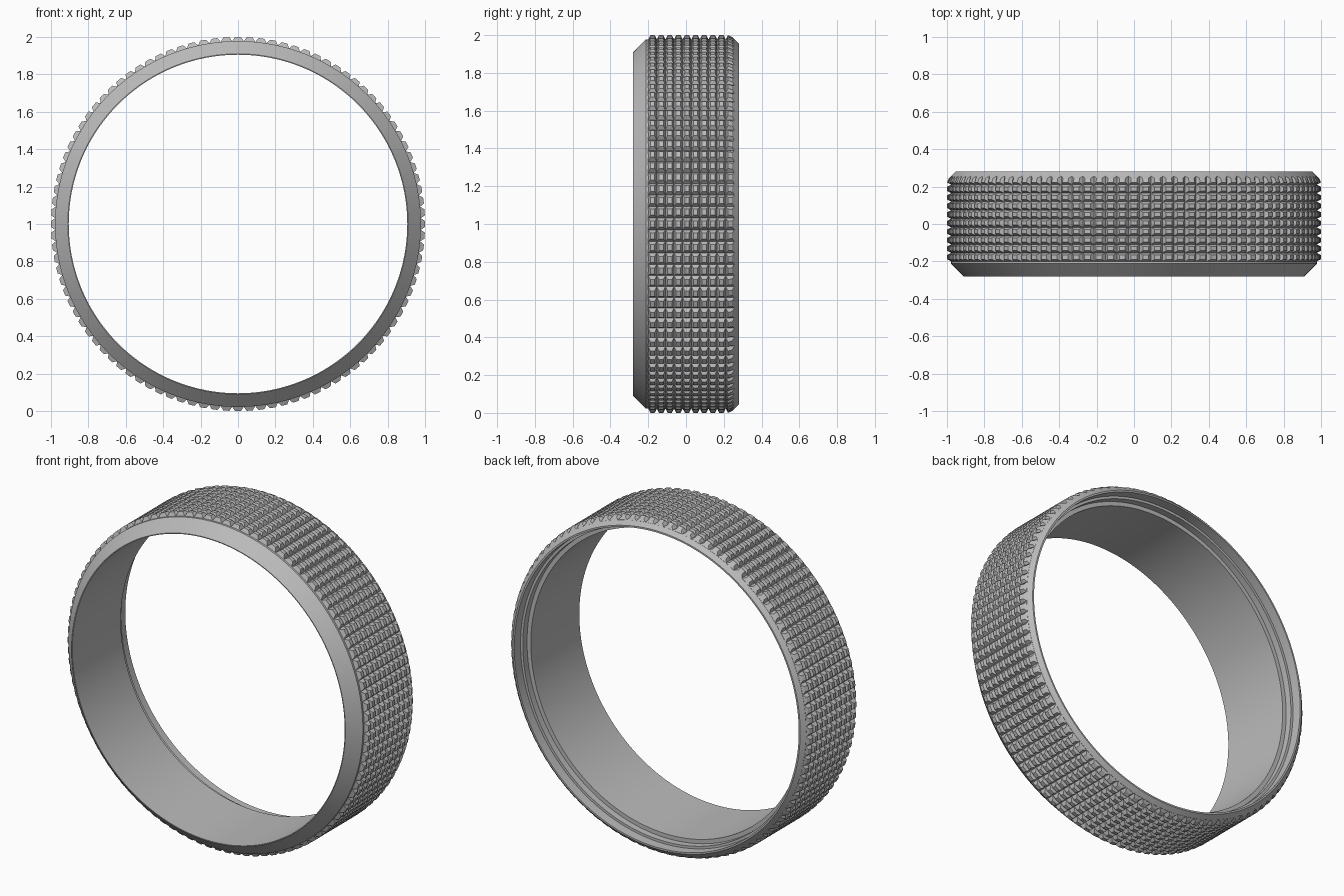
import bpy, bmesh, math
from mathutils import Vector, Matrix

cube = bpy.data.objects.get("Cube")
if cube:
    bpy.data.objects.remove(cube, do_unlink=True)

ROWS, COUNT = 10, 100            # knurl rows along the axis, studs around
Y_START, Y_END = -0.2, 0.256     # knurled band
R_VALLEY, R_PEAK = 0.978, 1.0
TOP_SHARE = 0.5                  # stud top width relative to its base

grey = bpy.data.materials.new("plain grey")
grey.use_nodes = True
colour = (0.5, 0.5, 0.5, 1)
grey.diffuse_color = colour
grey.node_tree.nodes["Principled BSDF"].inputs["Base Color"].default_value = colour


def finish(name, bm, angle):
    mesh = bpy.data.meshes.new(name)
    bmesh.ops.recalc_face_normals(bm, faces=bm.faces)
    bm.to_mesh(mesh)
    bm.free()
    mesh.materials.append(grey)
    obj = bpy.data.objects.new(name, mesh)
    obj.location.z = 1
    bpy.context.collection.objects.link(obj)
    bpy.ops.object.select_all(action="DESELECT")
    obj.select_set(True)
    bpy.context.view_layer.objects.active = obj
    bpy.ops.object.shade_smooth_by_angle(angle=math.radians(angle))


def chamfer_radius(y):
    """Largest radius allowed by the front and back chamfers."""
    return min(0.91 + (y + 0.28), 0.955 + (0.28 - y))


# Ring body: chamfered outside, stepped seat inside the back opening (radius, y)
profile = [(0.905, -0.28), (0.91, -0.28), (R_VALLEY, -0.212), (R_VALLEY, 0.257),
           (0.955, 0.28), (0.945, 0.28), (0.945, 0.22), (0.93, 0.22),
           (0.93, 0.18), (0.905, 0.18)]
bm = bmesh.new()
verts = [bm.verts.new((r, y, 0)) for r, y in profile]
edges = [bm.edges.new((a, b)) for a, b in zip(verts, verts[1:] + verts[:1])]
bmesh.ops.spin(bm, geom=verts + edges, cent=(0, 0, 0), axis=(0, 1, 0),
               angle=math.tau, steps=200, use_merge=True)
bmesh.ops.remove_doubles(bm, verts=bm.verts, dist=0.0001)
finish("ring_body", bm, 25)

# Knurled grip: rows of flat-topped pyramids, trimmed by the chamfers
bm = bmesh.new()
pitch = (Y_END - Y_START) / ROWS
half_angle = math.pi / COUNT
corners = [(-1, -1), (1, -1), (1, 1), (-1, 1)]
for row in range(ROWS):
    y_mid = Y_START + (row + 0.5) * pitch
    for i in range(COUNT):
        a_mid = math.tau * i / COUNT
        rings = []
        for radius, share in ((R_VALLEY, 1), (R_PEAK, TOP_SHARE)):
            ring = []
            for sa, sy in corners:
                a = a_mid + sa * half_angle * share
                y = y_mid + sy * pitch / 2 * share
                r = min(radius, chamfer_radius(y))
                ring.append(bm.verts.new((r * math.sin(a), y, r * math.cos(a))))
            rings.append(ring)
        base, top = rings
        bm.faces.new(top)
        for k in range(4):
            n = (k + 1) % 4
            bm.faces.new((base[k], base[n], top[n], top[k]))
finish("knurled_grip", bm, 20)
